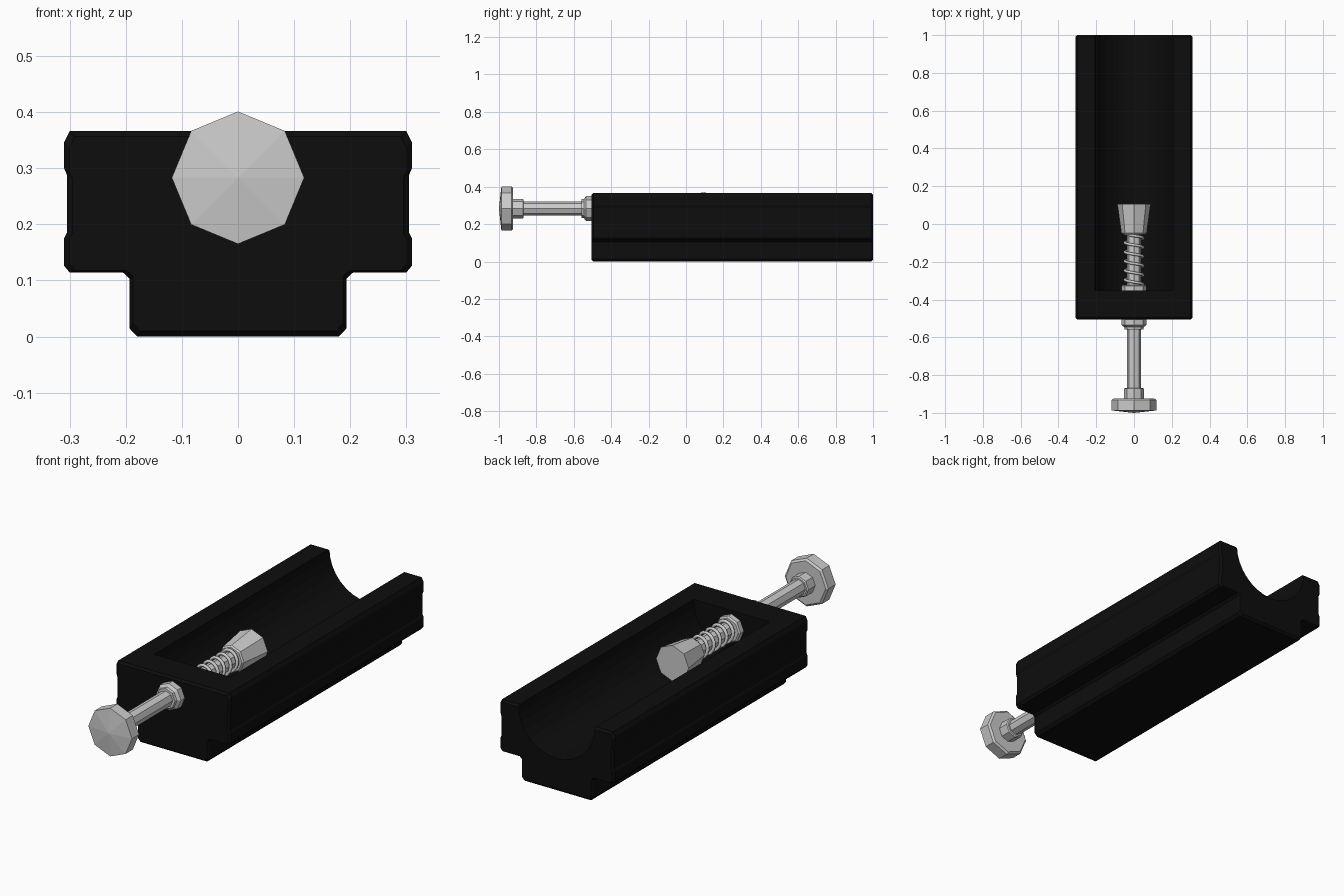
import bpy, bmesh
from math import cos, sin, pi

if "Cube" in bpy.data.objects:
    bpy.data.objects.remove(bpy.data.objects["Cube"])

AXIS_Z = 0.283  # height of the plunger axis


def make_object(name, bm):
    bmesh.ops.recalc_face_normals(bm, faces=bm.faces[:])
    me = bpy.data.meshes.new(name)
    bm.to_mesh(me)
    bm.free()
    ob = bpy.data.objects.new(name, me)
    bpy.context.collection.objects.link(ob)
    return ob


def loft(name, rings):
    """Skin closed rings of equal length and cap both ends."""
    bm = bmesh.new()
    loops = [[bm.verts.new(p) for p in r] for r in rings]
    n = len(loops[0])
    for a, b in zip(loops, loops[1:]):
        for i in range(n):
            j = (i + 1) % n
            bm.faces.new((a[i], a[j], b[j], b[i]))
    bm.faces.new(loops[0])
    bm.faces.new(loops[-1])
    return make_object(name, bm)


def turned(name, profile, sides=8, z=AXIS_Z):
    """Faceted turned part along y from (y, radius) pairs."""
    return loft(name, [[(r * sin(2 * pi * i / sides), y, z + r * cos(2 * pi * i / sides))
                        for i in range(sides)] for y, r in profile])


# Bed: stepped rail profile with shallow side grooves
half = [(0.18, 0), (0.193, 0.014), (0.193, 0.103), (0.205, 0.114), (0.3, 0.114),
        (0.31, 0.126), (0.31, 0.175), (0.305, 0.185), (0.305, 0.288), (0.31, 0.3),
        (0.31, 0.346), (0.3, 0.366)]
outline = half + [(-x, z) for x, z in reversed(half)]


def section(y, inset):
    sx, sz = 1 - inset / 0.31, 1 - inset / 0.183
    return [(x * sx, y, 0.183 + (z - 0.183) * sz) for x, z in outline]


bed = loft("bed", [section(-0.505, 0.01), section(-0.495, 0),
                   section(0.99, 0), section(1.0, 0.01)])

# Half-round trough, open at the back
cutter = turned("trough_cutter", [(-0.352, 0.206), (1.2, 0.206)], 32, 0.366)
cutter.hide_render = True
mod = bed.modifiers.new("trough", 'BOOLEAN')
mod.operation = 'DIFFERENCE'
mod.solver = 'EXACT'
mod.object = cutter
bpy.context.view_layer.objects.active = bed
bpy.ops.object.modifier_apply(modifier=mod.name)
bpy.data.objects.remove(cutter)

black = bpy.data.materials.new("black")
black.diffuse_color = (0.004, 0.004, 0.004, 1)
black.use_nodes = True
black.node_tree.nodes["Principled BSDF"].inputs["Base Color"].default_value = black.diffuse_color
bed.data.materials.append(black)

# Plunger
turned("knob", [(-1.0, 0.002), (-0.987, 0.118), (-0.932, 0.118), (-0.924, 0.108)])
turned("knob_collar", [(-0.93, 0.052), (-0.872, 0.052), (-0.868, 0.046)])
turned("shaft", [(-0.93, 0.038), (-0.02, 0.038)])
turned("outer_nut", [(-0.558, 0.05), (-0.545, 0.052), (-0.535, 0.066), (-0.5, 0.066)])
turned("inner_nut", [(-0.36, 0.066), (-0.328, 0.066), (-0.322, 0.058)])
turned("plunger_head", [(-0.055, 0.06), (-0.048, 0.067), (0.105, 0.088)])

# Spring between the inner nut and the head
curve = bpy.data.curves.new("spring", 'CURVE')
curve.dimensions = '3D'
curve.bevel_depth = 0.008
curve.bevel_resolution = 1
curve.use_fill_caps = True
turns, per_turn = 5.5, 16
count = int(turns * per_turn) + 1
line = curve.splines.new('POLY')
line.points.add(count - 1)
for i, p in enumerate(line.points):
    a = 2 * pi * i / per_turn
    p.co = (0.048 * cos(a), -0.32 + 0.27 * i / (count - 1), AXIS_Z + 0.048 * sin(a), 1)
spring = bpy.data.objects.new("spring", curve)
bpy.context.collection.objects.link(spring)
bpy.context.view_layer.objects.active = spring
spring.select_set(True)
bpy.ops.object.convert(target='MESH')
